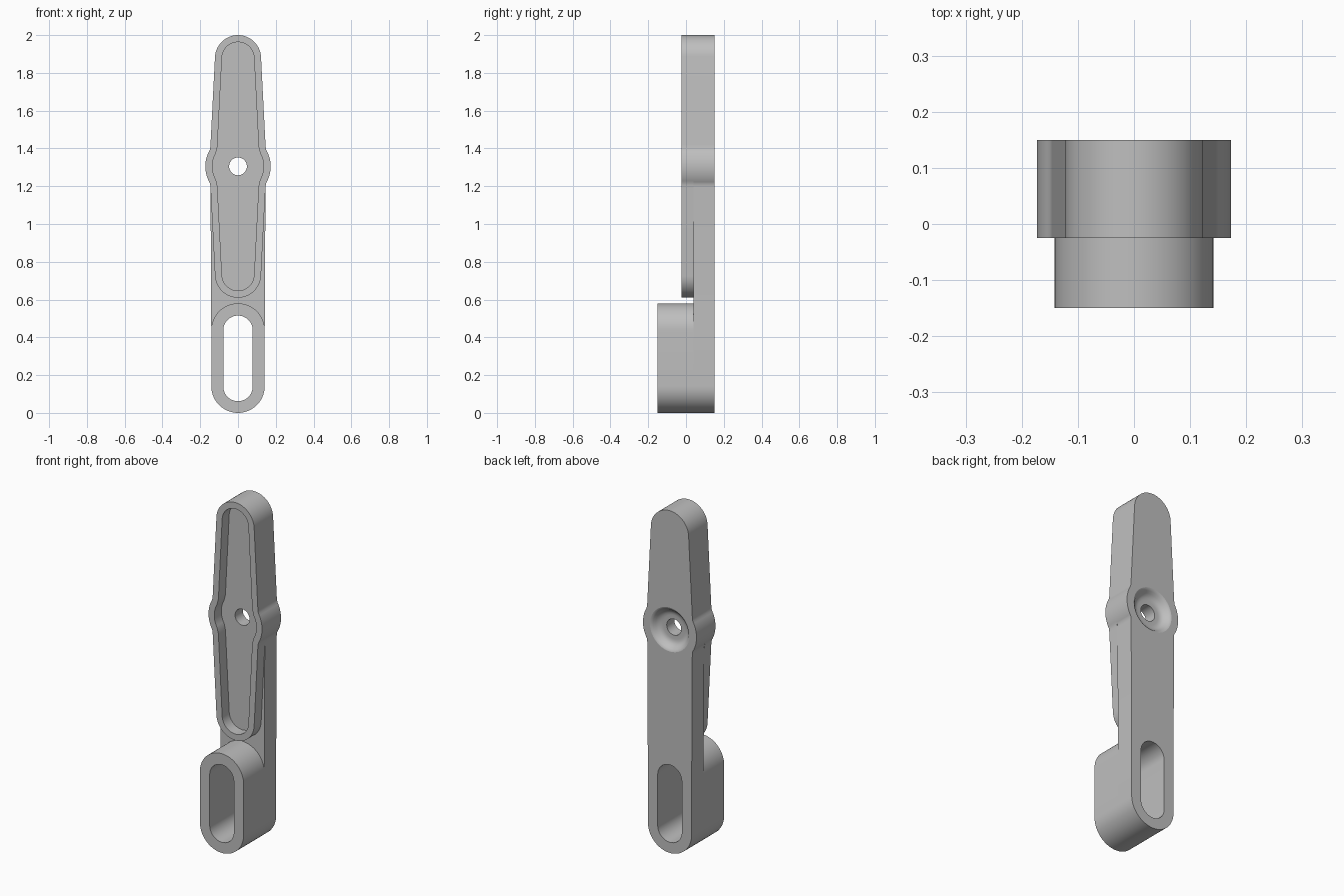
import bpy, bmesh
from math import sin, cos, radians, pi
from mathutils import Vector

old = bpy.data.objects.get("Cube")
if old:
    bpy.data.objects.remove(old, do_unlink=True)

grey = bpy.data.materials.new("plain grey")
grey.use_nodes = True
colour = (0.52, 0.52, 0.52, 1)
grey.diffuse_color = colour
grey.node_tree.nodes["Principled BSDF"].inputs["Base Color"].default_value = colour

PIVOT = 1.305               # height of the pivot hole
FRONT, FLOOR, BACK = -0.025, 0.04, 0.15
DISH = 0.128                # radius of the dish on the back


def arc(r, start, end, z=0.0, steps=16):
    """Points on a circle centred on x = 0, angles in degrees."""
    angles = [radians(start + (end - start) * i / steps) for i in range(steps + 1)]
    return [(r * cos(a), z + r * sin(a)) for a in angles]


def mirrored(right):
    """Close a right-hand outline, listed bottom to top, with its mirror."""
    return right + [(-x, z) for x, z in reversed(right) if abs(x) > 1e-5]


def arm_side(inset):
    """Upper right quarter of the arm, relative to the pivot."""
    collar = arc(0.173 - inset, 0, 30, steps=8)
    fillet = [(0.147 - inset, 0.099), (0.1455 - inset, 0.118)]
    return collar + fillet + arc(0.122 - inset, 3.5, 90, z=0.573)


def arm(inset):
    upper = arm_side(inset)
    lower = [(x, -z) for x, z in reversed(upper[1:])]
    return mirrored([(x, z + PIVOT) for x, z in lower + upper])


def stadium(r, low, high):
    return mirrored(arc(r, -90, 0, low + r) + arc(r, 0, 90, high - r))


def finish(obj):
    obj.data.materials.clear()
    obj.data.materials.append(grey)
    bm = bmesh.new()
    bm.from_mesh(obj.data)
    bmesh.ops.remove_doubles(bm, verts=bm.verts, dist=0.00005)
    bmesh.ops.recalc_face_normals(bm, faces=bm.faces)
    bm.to_mesh(obj.data)
    bm.free()
    bpy.ops.object.select_all(action='DESELECT')
    obj.select_set(True)
    bpy.context.view_layer.objects.active = obj
    bpy.ops.object.shade_smooth_by_angle(angle=radians(30))


def extruded(name, loops, y0, y1):
    """Extrude an outline with holes from y0 to y1."""
    curve = bpy.data.curves.new(name, 'CURVE')
    curve.dimensions = '2D'
    curve.fill_mode = 'BOTH'
    curve.extrude = (y1 - y0) / 2
    for loop in loops:
        spline = curve.splines.new('POLY')
        spline.points.add(len(loop) - 1)
        for point, (x, z) in zip(spline.points, loop):
            point.co = (x, z, 0, 1)
        spline.use_cyclic_u = True
    obj = bpy.data.objects.new(name, curve)
    obj.location.y = (y0 + y1) / 2
    obj.rotation_euler.x = pi / 2
    bpy.context.collection.objects.link(obj)
    bpy.ops.object.select_all(action='DESELECT')
    obj.select_set(True)
    bpy.context.view_layer.objects.active = obj
    bpy.ops.object.convert(target='MESH')
    finish(bpy.context.view_layer.objects.active)


# Raised rim around the recessed arm
extruded("arm_rim", [arm(0), arm(0.037)], FRONT, FLOOR)

# Back plate: round foot, straight shank, collar and tapered upper arm
slot = stadium(0.078, 0.062, 0.515)
shank = arc(0.1415, -90, 0, 0.1415) + [(0.1415, 0.44), (0.1455, 1.195)]
collar = arc(0.173, -32, -4, PIVOT, 8)
upper_arm = [(x, z + PIVOT) for x, z in arm_side(0)]
dish_opening = arc(DISH, 0, 360, PIVOT, 64)[:-1]
extruded("back_plate", [mirrored(shank + collar + upper_arm), slot, dish_opening],
         FLOOR, BACK)

# Slotted block standing forward at the foot
extruded("slotted_block", [stadium(0.1415, 0, 0.58), slot], -0.15, FLOOR)

# Dished pivot seat with its through hole, turned about the pivot axis
profile = [(DISH, FLOOR), (DISH, BACK), (0.122, 0.148), (0.114, 0.141),
           (0.105, 0.129), (0.095, 0.119), (0.083, 0.113), (0.07, 0.111),
           (0.047, 0.111), (0.047, FLOOR)]
bm = bmesh.new()
verts = [bm.verts.new((r, y, PIVOT)) for r, y in profile]
edges = [bm.edges.new((a, b)) for a, b in zip(verts, verts[1:] + verts[:1])]
bmesh.ops.spin(bm, geom=verts + edges, cent=Vector((0, 0, PIVOT)), axis=(0, 1, 0),
               angle=2 * pi, steps=64, use_merge=True)
mesh = bpy.data.meshes.new("pivot_seat")
bm.to_mesh(mesh)
bm.free()
seat = bpy.data.objects.new("pivot_seat", mesh)
bpy.context.collection.objects.link(seat)
finish(seat)
